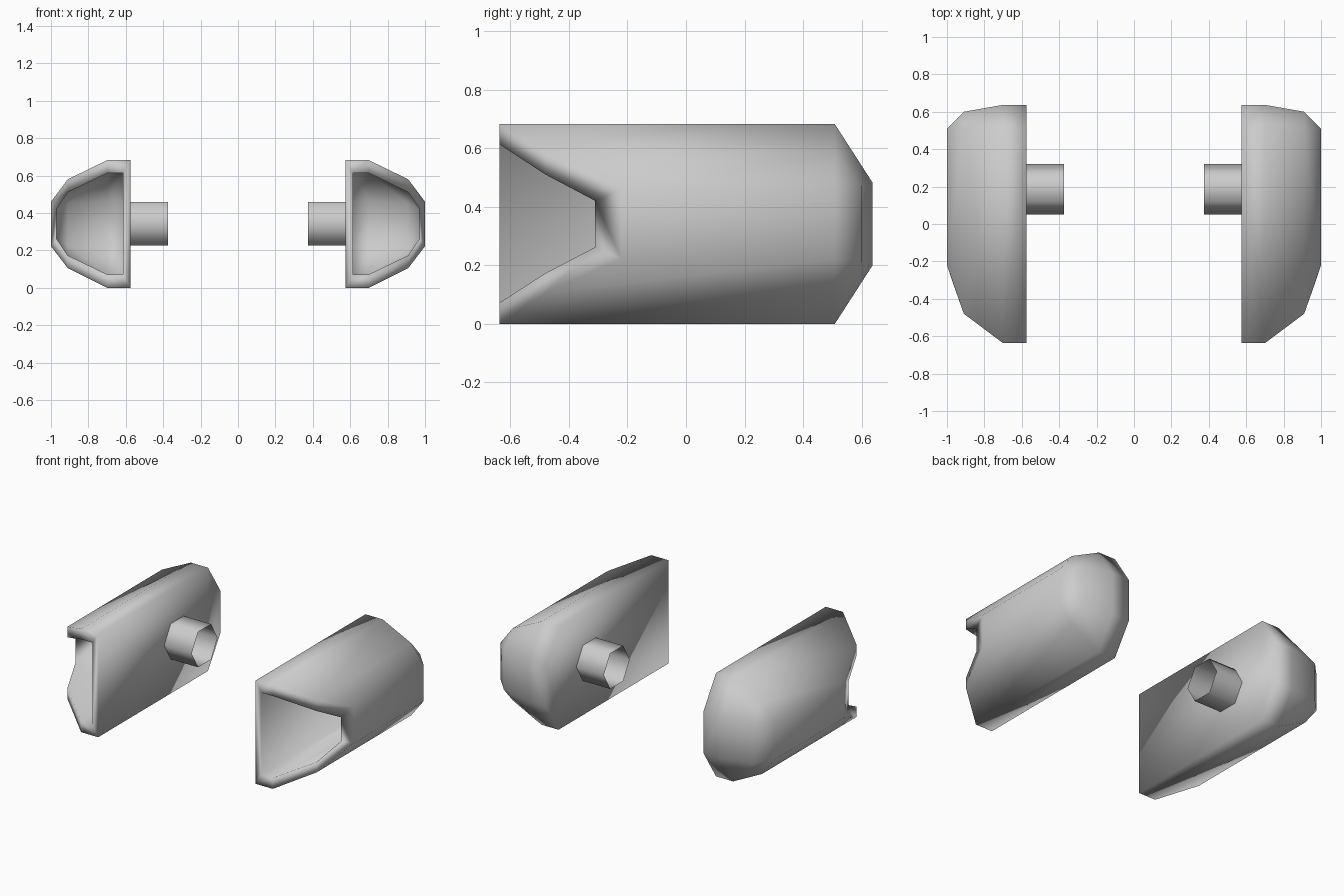
import bpy, bmesh, math
from mathutils import Matrix

if "Cube" in bpy.data.objects:
    bpy.data.objects.remove(bpy.data.objects["Cube"])

def finish(name, bm):
    """Turn a bmesh into a smooth object mirrored to the other side."""
    me = bpy.data.meshes.new(name)
    bm.to_mesh(me)
    bm.free()
    for p in me.polygons:
        p.use_smooth = True
    ob = bpy.data.objects.new(name, me)
    bpy.context.collection.objects.link(ob)
    ob.modifiers.new("Mirror", 'MIRROR').use_clip = False
    return ob

def skin(bm, half, back_y, cap):
    """half: lower profile (x, front y, z low, z high); cap: (y, z low, z high).
    Makes a half-open tub and returns its front loop."""
    V = bm.verts.new
    def ring(front):
        lo = [V((x, y if front else back_y, a)) for x, y, a, b in half]
        hi = [V((x, y if front else back_y, b)) for x, y, a, b in half]
        return lo + hi[::-1]
    f, r = ring(True), ring(False)
    n = len(half)
    for i in range(2 * n):
        j = (i + 1) % (2 * n)
        bm.faces.new((f[i], f[j], r[j], r[i]))
    # rounded rear end; its last column is the outermost edge of the ring
    lo = [V((half[i][0], y, a)) for i, (y, a, b) in enumerate(cap)] + [r[n - 1]]
    hi = [V((half[i][0], y, b)) for i, (y, a, b) in enumerate(cap)] + [r[n]]
    for i in range(n - 1):
        k = 2 * n - 1 - i
        bm.faces.new((lo[i], lo[i + 1], hi[i + 1], hi[i]))
        for row, p, q in ((lo, r[i], r[i + 1]), (hi, r[k], r[k - 1])):
            vs = (p, q, row[i + 1], row[i])
            bm.faces.new(vs if q != row[i + 1] else (p, q, row[i]))
    bm.faces.new((r[0], lo[0], hi[0], r[2 * n - 1]))
    return f

# Housing: outer skin, inner skin and the rim joining them
bm = bmesh.new()
outer = skin(bm, [(.575, -.637, 0, .682), (.70, -.637, 0, .682),
                  (.91, -.48, .105, .58), (1.0, -.22, .222, .46)],
             .508, [(.637, .2, .482), (.637, .2, .482), (.60, .21, .472)])
inner = skin(bm, [(.615, -.637, .072, .613), (.70, -.637, .072, .613),
                  (.91, -.48, .173, .51), (.97, -.31, .262, .42)],
             .465, [(.59, .22, .462), (.59, .22, .462), (.555, .23, .452)])
for i in range(8):
    j = (i + 1) % 8
    bm.faces.new((outer[i], outer[j], inner[j], inner[i]))
bmesh.ops.recalc_face_normals(bm, faces=bm.faces)
finish("mirror_housing", bm)

# Mounting stub: open six-sided tube on the inner face
bm = bmesh.new()
bmesh.ops.create_cone(bm, cap_ends=False, segments=6, radius1=.135, radius2=.135, depth=.2,
                      matrix=Matrix.Translation((.475, .187, .343)) @ Matrix.Rotation(math.pi / 2, 4, 'Y'))
ys = [v.co.y for v in bm.verts]
if max(ys) - min(ys) < .25:  # put corners at front and back
    bmesh.ops.rotate(bm, verts=bm.verts, cent=(.475, .187, .343),
                     matrix=Matrix.Rotation(math.pi / 6, 3, 'X'))
finish("mounting_stub", bm)
